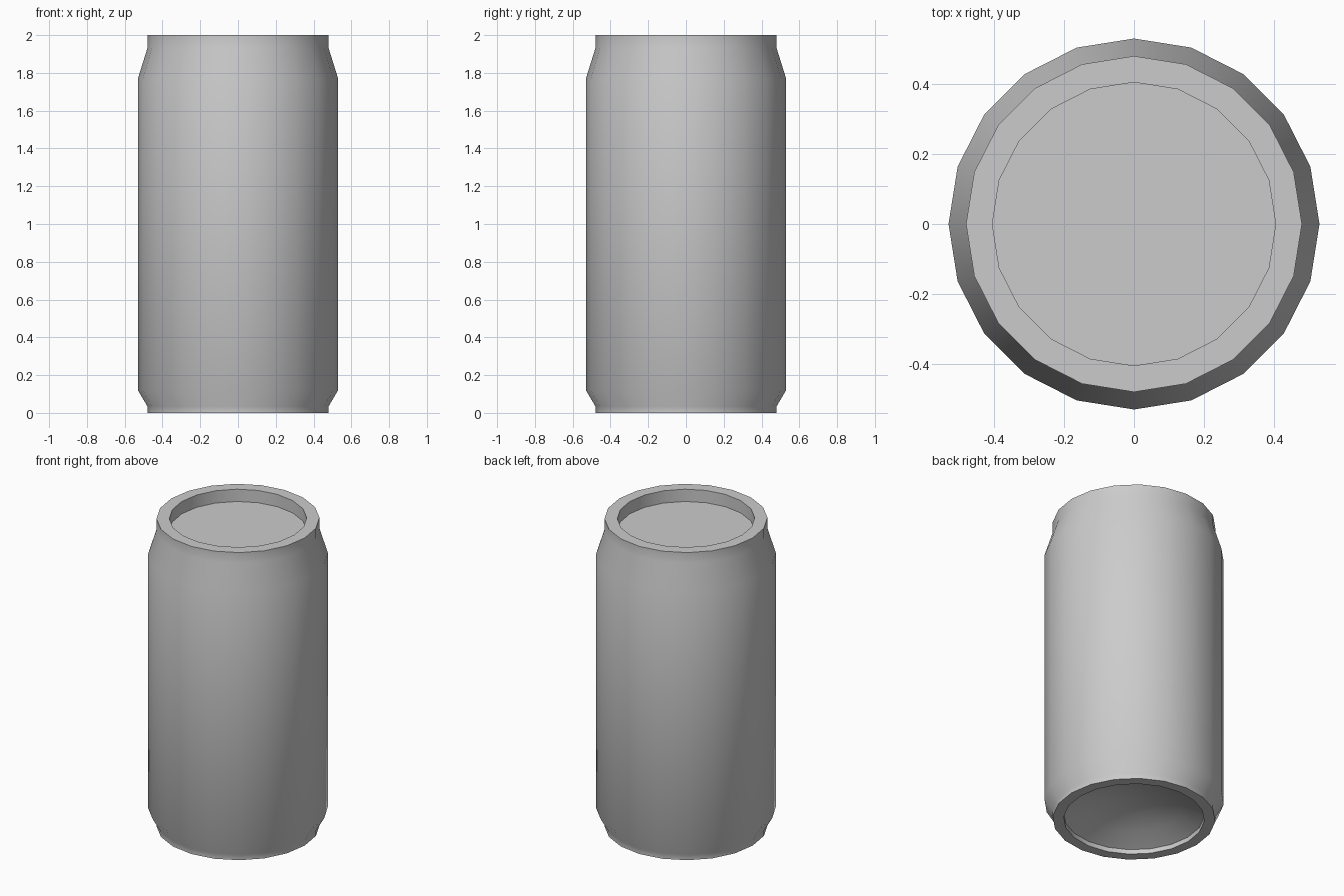
import bpy
import math

cube = bpy.data.objects.get("Cube")
if cube:
    bpy.data.objects.remove(cube, do_unlink=True)

SIDES = 20

# Bare metal
metal = bpy.data.materials.new("grey_metal")
metal.use_nodes = True
grey = (0.6, 0.6, 0.6, 1.0)
metal.diffuse_color = grey
metal.node_tree.nodes["Principled BSDF"].inputs["Base Color"].default_value = grey


def lathe(name, profile, cap_start=False, cap_end=False):
    """Turn (radius, height) points around z; a zero radius makes a pole."""
    verts, rings, faces = [], [], []
    for radius, z in profile:
        count = SIDES if radius > 0 else 1
        rings.append([len(verts) + i for i in range(count)])
        for i in range(count):
            a = math.tau * i / SIDES
            verts.append((radius * math.cos(a), radius * math.sin(a), z))
    for low, high in zip(rings, rings[1:]):
        for i in range(SIDES):
            j = (i + 1) % SIDES
            if len(low) == 1:
                faces.append((low[0], high[j], high[i]))
            else:
                faces.append((low[i], low[j], high[j], high[i]))
    if cap_start:
        faces.append(rings[0][::-1])
    if cap_end:
        faces.append(rings[-1])
    mesh = bpy.data.meshes.new(name)
    mesh.from_pydata(verts, [], faces)
    mesh.materials.append(metal)
    obj = bpy.data.objects.new(name, mesh)
    bpy.context.collection.objects.link(obj)
    bpy.ops.object.select_all(action="DESELECT")
    obj.select_set(True)
    bpy.context.view_layer.objects.active = obj
    bpy.ops.object.shade_smooth_by_angle(angle=math.radians(40))
    return obj


# Concave base dome, foot ring, wall, shoulder, rim and recessed lid
base = [(0, 0.14), (0.15, 0.125), (0.29, 0.085), (0.415, 0.03), (0.415, 0)]
wall = [(0.48, 0), (0.48, 0.035), (0.53, 0.12), (0.53, 1.77)]
top = [(0.48, 1.93), (0.48, 2), (0.405, 2), (0.405, 1.92)]
lathe("can_body", base + wall + top, cap_end=True)
